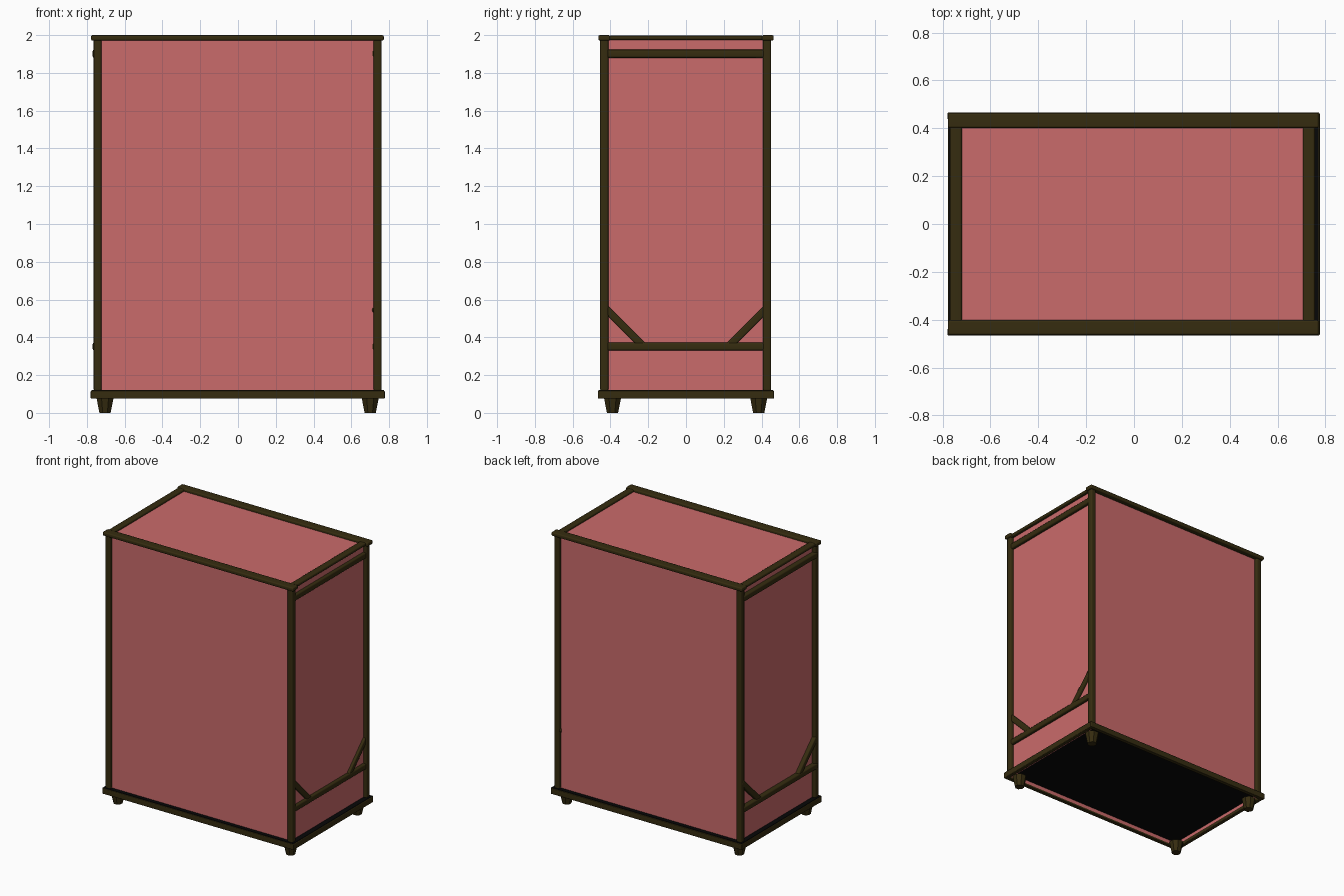
import bpy, bmesh, math
from mathutils import Matrix, Vector

if "Cube" in bpy.data.objects:
    bpy.data.objects.remove(bpy.data.objects["Cube"])


def material(name, rgb):
    m = bpy.data.materials.new(name)
    m.diffuse_color = (*rgb, 1)
    m.use_nodes = True
    m.node_tree.nodes["Principled BSDF"].inputs["Base Color"].default_value = m.diffuse_color
    return m


PINK = material("dusty pink cloth", (0.59, 0.145, 0.145))
BROWN = material("dark brown wood", (0.036, 0.025, 0.005))
BLACK = material("black base", (0.002, 0.002, 0.002))


def finish(name, bm, mat, bevel=0.0):
    bmesh.ops.recalc_face_normals(bm, faces=bm.faces)
    me = bpy.data.meshes.new(name)
    bm.to_mesh(me)
    bm.free()
    me.materials.append(mat)
    ob = bpy.data.objects.new(name, me)
    bpy.context.collection.objects.link(ob)
    if bevel:
        b = ob.modifiers.new("bevel", 'BEVEL')
        b.width = bevel
        b.segments = 2
        b.limit_method = 'ANGLE'
        for p in me.polygons:
            p.use_smooth = True
        w = ob.modifiers.new("normals", 'WEIGHTED_NORMAL')
        w.keep_sharp = True
    return ob


def box(name, lo, hi, mat, bevel=0.0, rot=None):
    lo, hi = Vector(lo), Vector(hi)
    bm = bmesh.new()
    bmesh.ops.create_cube(bm, size=1)
    m = Matrix.Translation((lo + hi) / 2)
    if rot:
        m = m @ rot
    bmesh.ops.transform(bm, verts=bm.verts, matrix=m @ Matrix.Diagonal((*(hi - lo), 1)))
    return finish(name, bm, mat, bevel)


# cloth cover: thin box open at the bottom
bm = bmesh.new()
bmesh.ops.create_cube(bm, size=1)
bmesh.ops.delete(bm, geom=[f for f in bm.faces if f.normal.z < -0.5], context='FACES')
bmesh.ops.transform(bm, verts=bm.verts, matrix=Matrix.Translation((-0.002, -0.002, 1.033))
                    @ Matrix.Diagonal((1.472, 0.862, 1.896, 1)))
finish("cover", bm, PINK)

# black base board
box("base_board", (-0.774, -0.462, 0.111), (0.772, 0.46, 0.121), BLACK)

for s, side in ((-1, "front"), (1, "back")):
    # long rails at the top and the base
    y0, y1 = sorted((s * 0.402, s * 0.464))
    box(f"top_rail_{side}", (-0.778, y0, 1.971), (0.772, y1, 2.0), BROWN, 0.008)
    y0, y1 = sorted((s * 0.438, s * 0.466))
    box(f"base_rail_{side}", (-0.78, y0, 0.075), (0.776, y1, 0.118), BROWN, 0.005)

for s, side, x0, x1 in ((-1, "left", -0.77, -0.72), (1, "right", 0.707, 0.756)):
    # short rails of each side
    box(f"top_rail_{side}", (x0, -0.41, 1.974), (x1, 0.41, 1.997), BROWN, 0.008)
    box(f"upper_rail_{side}", (x0, -0.435, 1.88), (x1, 0.42, 1.923), BROWN, 0.01)
    box(f"lower_rail_{side}", (x0, -0.435, 0.33), (x1, 0.42, 0.372), BROWN, 0.01)
    a, b = sorted((s * 0.748, s * 0.777))
    box(f"base_rail_{side}", (a, -0.466, 0.075), (b, 0.464, 0.118), BROWN, 0.005)
    for t, end in ((-1, "front"), (1, "back")):
        # corner posts
        px, py = s * 0.741 - 0.002, t * 0.431 - 0.002
        box(f"post_{end}_{side}", (px - 0.021, py - 0.022, 0.115), (px + 0.021, py + 0.022, 1.98),
            BROWN, 0.01)
        # diagonal braces
        c = Vector(((x0 + x1) / 2, t * 0.325, 0.451))
        h = Vector((0.021, 0.152, 0.02))
        box(f"brace_{end}_{side}", c - h, c + h, BROWN, 0.008,
            Matrix.Rotation(t * math.radians(45), 4, 'X'))
        # tapered feet
        bm = bmesh.new()
        bmesh.ops.create_cone(bm, cap_ends=True, segments=8, radius1=0.032, radius2=0.049, depth=0.08,
                              matrix=Matrix.Translation((s * 0.702 - 0.002, t * 0.387 - 0.002, 0.04))
                              @ Matrix.Rotation(math.radians(22.5), 4, 'Z'))
        finish(f"foot_{end}_{side}", bm, BROWN)
